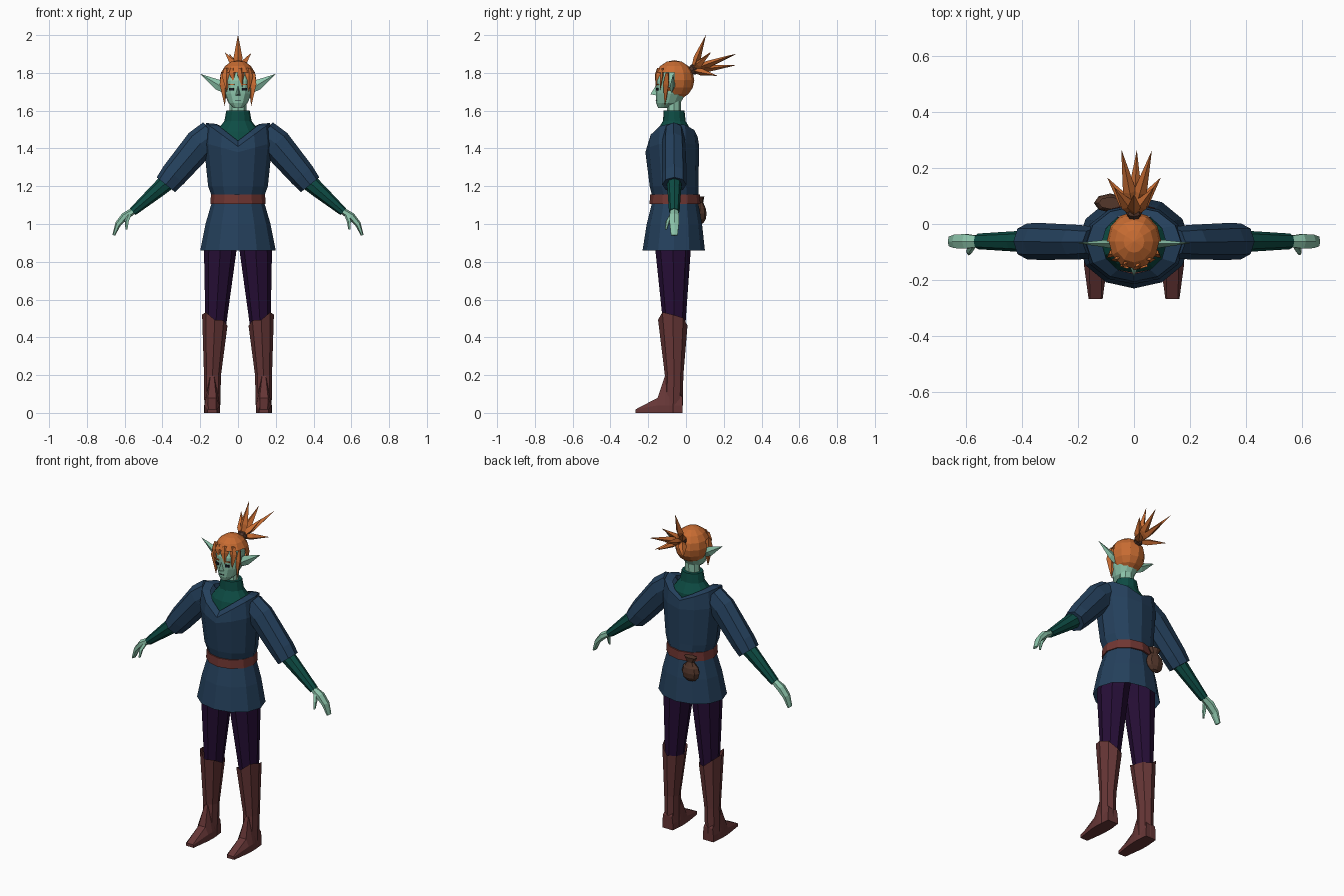
import bpy, bmesh, math
from mathutils import Vector

if "Cube" in bpy.data.objects:
    bpy.data.objects.remove(bpy.data.objects["Cube"])


def material(name, r, g, b):
    lin = lambda c: ((c / 255 + 0.055) / 1.055) ** 2.4
    m = bpy.data.materials.new(name)
    m.diffuse_color = (lin(r), lin(g), lin(b), 1)
    m.use_nodes = True
    m.node_tree.nodes["Principled BSDF"].inputs["Base Color"].default_value = m.diffuse_color
    return m


SKIN = material("pale green skin", 140, 196, 170)
HAIR = material("orange hair", 200, 108, 50)
TUNIC = material("navy cloth", 36, 64, 92)
SHIRT = material("dark green cloth", 13, 76, 68)
TROUSER = material("dark purple cloth", 38, 14, 54)
BOOT = material("red brown leather", 102, 54, 54)
BELT = material("belt leather", 112, 54, 50)
POUCH = material("brown leather", 84, 55, 43)
DARK = material("dark eye", 22, 26, 34)


def finish(name, bm, mat):
    bmesh.ops.recalc_face_normals(bm, faces=bm.faces)
    me = bpy.data.meshes.new(name)
    bm.to_mesh(me)
    bm.free()
    me.materials.append(mat)
    ob = bpy.data.objects.new(name, me)
    bpy.context.collection.objects.link(ob)
    return ob


def loft(name, rings, mat, cap=(True, True), closed=False):
    """Skin a list of equal-length point rings."""
    bm = bmesh.new()
    vs = [[bm.verts.new(p) for p in r] for r in rings]
    n = len(vs[0])
    pairs = list(zip(vs, vs[1:])) + ([(vs[-1], vs[0])] if closed else [])
    for a, b in pairs:
        for i in range(n):
            j = (i + 1) % n
            bm.faces.new((a[i], a[j], b[j], b[i]))
    if cap[0] and not closed:
        bm.faces.new(vs[0])
    if cap[1] and not closed:
        bm.faces.new(vs[-1])
    return finish(name, bm, mat)


def flat_ring(z, x0, x1, y0, y1, n=12, front=0.0, back=0.0):
    """Level ellipse; front/back lower its z into a V towards -y / +y."""
    pts = []
    for i in range(n):
        t = 2 * math.pi * i / n
        c, s = math.cos(t), math.sin(t)
        drop = (front if s < 0 else back) * (1 - abs(c))
        pts.append(Vector(((x0 + x1) / 2 + c * (x1 - x0) / 2,
                           (y0 + y1) / 2 + s * (y1 - y0) / 2, z - drop)))
    return pts


def stack(name, rows, mat, n=12, cap=(True, True)):
    """Rows of z, half width, front y, back y, centred on x = 0."""
    return loft(name, [flat_ring(z, -w, w, a, b, n) for z, w, a, b in rows], mat, cap)


def tube(name, path, mat, n=6, cap=(True, True)):
    """Limb in the xz plane: path of centre, in-plane radius, y radius."""
    rings = []
    for i, (c, ru, rv) in enumerate(path):
        d = Vector(path[min(i + 1, len(path) - 1)][0]) - Vector(path[max(i - 1, 0)][0])
        v = Vector((0, 1, 0))
        u = v.cross(d).normalized()
        rings.append([Vector(c) + u * ru * math.cos(t) + v * rv * math.sin(t)
                      for t in (2 * math.pi * k / n for k in range(n))])
    return loft(name, rings, mat, cap)


def spike(name, base, tip, r, mat, flat=1.0, n=4, root=0.5):
    """Pointed tuft, widest a third of the way along."""
    base, tip = Vector(base), Vector(tip)
    q = (tip - base).to_track_quat('Z', 'Y')
    rings = []
    for f, k in ((0, root), (0.35, 1), (1, 0.02)):
        rings.append([base.lerp(tip, f) + q @ Vector((r * k * math.cos(2 * math.pi * i / n),
                      r * k * flat * math.sin(2 * math.pi * i / n), 0)) for i in range(n)])
    return loft(name, rings, mat)


def ball(name, centre, radii, mat, keep=lambda p: True, seg=12, rows=8):
    bm = bmesh.new()
    bmesh.ops.create_uvsphere(bm, u_segments=seg, v_segments=rows, radius=1)
    for v in bm.verts:
        v.co = Vector(centre) + Vector([a * b for a, b in zip(v.co, radii)])
    drop = [f for f in bm.faces if not keep(f.calc_center_median())]
    bmesh.ops.delete(bm, geom=drop, context='FACES')
    return finish(name, bm, mat)


def plate(name, centre, size, turn, mat):
    bm = bmesh.new()
    bmesh.ops.create_cube(bm, size=1)
    for v in bm.verts:
        v.co = Vector([a * b for a, b in zip(v.co, size)])
    ob = finish(name, bm, mat)
    ob.location = centre
    ob.rotation_euler.z = turn
    return ob


# Tunic with flared hem and V neckline front and back
body = [flat_ring(z, -w, w, a, b) for z, w, a, b in (
    (0.86, 0.20, -0.23, 0.10), (1.00, 0.172, -0.208, 0.085), (1.11, 0.14, -0.18, 0.065),
    (1.15, 0.14, -0.18, 0.065), (1.20, 0.158, -0.192, 0.065))]
body.append(flat_ring(1.43, -0.182, 0.182, -0.215, 0.07, front=0.05, back=0.02))
body.append(flat_ring(1.535, -0.17, 0.17, -0.205, 0.062, front=0.125, back=0.075))
body.append(flat_ring(1.53, -0.115, 0.115, -0.178, 0.04, front=0.09, back=0.06))
loft("tunic", body, TUNIC, cap=(False, False))

# Undershirt yoke and standing collar, neck
stack("undershirt", [(1.40, 0.14, -0.175, 0.035), (1.49, 0.115, -0.155, 0.03),
                     (1.545, 0.072, -0.122, -0.002), (1.60, 0.062, -0.118, -0.008)], SHIRT)
stack("neck", [(1.57, 0.046, -0.10, -0.028), (1.68, 0.043, -0.10, -0.025)], SKIN, n=8)

# Belt band
loft("belt", [flat_ring(z, -w, w, a, b) for z, w, a, b in (
    (1.105, 0.147, -0.193, 0.076), (1.157, 0.143, -0.19, 0.074),
    (1.157, 0.13, -0.17, 0.055), (1.105, 0.13, -0.17, 0.055))], BELT, closed=True)

# Pouch hanging at the back of the belt
ball("pouch", (-0.085, 0.075, 1.055), (0.058, 0.034, 0.058), POUCH, seg=8, rows=6)
loft("pouch_neck", [flat_ring(z, -0.085 - w, -0.085 + w, 0.075 - d, 0.075 + d, 8) for z, w, d in (
    (1.09, 0.04, 0.026), (1.115, 0.022, 0.016), (1.145, 0.042, 0.022))], POUCH)

# Head and facial features
stack("head", [(1.615, 0.022, -0.148, -0.10), (1.64, 0.05, -0.158, -0.03), (1.69, 0.073, -0.16, 0.0),
               (1.76, 0.08, -0.16, 0.015), (1.83, 0.06, -0.13, 0.0)], SKIN)
bm = bmesh.new()
nose = [bm.verts.new(p) for p in ((0, -0.155, 1.74), (-0.014, -0.155, 1.68),
                                  (0.014, -0.155, 1.68), (0, -0.188, 1.687))]
for f in ((0, 1, 3), (0, 3, 2), (1, 2, 3), (0, 2, 1)):
    bm.faces.new([nose[i] for i in f])
finish("nose", bm, SKIN)
plate("mouth", (0, -0.157, 1.655), (0.03, 0.007, 0.004), 0, DARK)

# Hair cap, open over the face
ball("hair_cap", (0, -0.062, 1.762), (0.097, 0.106, 0.105), HAIR,
     lambda p: p.z > 1.67 and not (p.y < -0.085 and p.z < 1.785))
for x, tx, tz in ((-0.062, -0.06, 1.70), (-0.03, -0.022, 1.745), (0.012, 0.022, 1.725), (0.055, 0.058, 1.70)):
    y = -0.158 + abs(x) * 0.5
    spike("fringe_lock", (x, y + 0.006, 1.825), (tx, y - 0.008, tz), 0.024, HAIR, 0.4)

# Ponytail tufts and tie
tail = Vector((0, 0.035, 1.815))
for tip in ((0, 0.105, 2.0), (-0.045, 0.265, 1.90), (0.063, 0.26, 1.90), (0.01, 0.262, 1.84),
            (-0.095, 0.165, 1.785), (0.095, 0.165, 1.785), (-0.07, 0.13, 1.91), (0.07, 0.13, 1.905)):
    spike("ponytail_tuft", tail, tip, 0.024, HAIR, 0.8)
d = Vector((0, 0.85, 0.5))
q = d.to_track_quat('Z', 'Y')
loft("hair_tie", [[tail + d * h + q @ Vector((r * math.cos(k * math.pi / 4), r * math.sin(k * math.pi / 4), 0))
                   for k in range(8)] for h, r in ((-0.01, 0.022), (0.008, 0.03), (0.026, 0.022))], POUCH)

for s, side in ((-1, "right"), (1, "left")):
    # Eye, brow, side lock and pointed ear
    plate(side + "_eye", (s * 0.034, -0.152, 1.713), (0.024, 0.008, 0.014), s * 0.29, DARK)
    plate(side + "_brow", (s * 0.034, -0.152, 1.738), (0.03, 0.008, 0.005), s * 0.29, HAIR)
    spike(side + "_side_lock", (s * 0.08, -0.10, 1.80), (s * 0.07, -0.112, 1.625), 0.027, HAIR, 0.55)
    tube(side + "_ear", [((s * 0.07, -0.075, 1.715), 0.022, 0.014), ((s * 0.105, -0.07, 1.737), 0.028, 0.013),
                         ((s * 0.198, -0.068, 1.793), 0.001, 0.001)], SKIN, n=4)

    # Sleeve, forearm, hand and thumb
    tube(side + "_sleeve", [((s * 0.135, -0.065, 1.475), 0.08, 0.055), ((s * 0.20, -0.065, 1.425), 0.083, 0.062),
                            ((s * 0.34, -0.062, 1.26), 0.071, 0.066), ((s * 0.382, -0.062, 1.208), 0.062, 0.064)],
         TUNIC, n=8)
    tube(side + "_forearm", [((s * 0.35, -0.062, 1.245), 0.048, 0.042), ((s * 0.43, -0.062, 1.175), 0.04, 0.036),
                             ((s * 0.557, -0.062, 1.065), 0.023, 0.028)], SHIRT, n=8)
    tube(side + "_hand", [((s * 0.545, -0.062, 1.075), 0.017, 0.021), ((s * 0.60, -0.062, 1.04), 0.021, 0.03),
                          ((s * 0.635, -0.062, 1.0), 0.016, 0.028), ((s * 0.658, -0.062, 0.94), 0.007, 0.02)], SKIN)
    tube(side + "_thumb", [((s * 0.575, -0.075, 1.05), 0.013, 0.013), ((s * 0.588, -0.096, 1.015), 0.012, 0.012),
                           ((s * 0.59, -0.106, 0.972), 0.006, 0.006)], SKIN, n=5)

    # Trouser leg
    def ring(z, xi, xo, a, b, n=8):
        return flat_ring(z, s * xi, s * xo, a, b, n)
    loft(side + "_trouser_leg", [ring(0.95, 0.0, 0.165, -0.165, 0.04), ring(0.86, 0.008, 0.18, -0.162, 0.025),
                                 ring(0.44, 0.066, 0.172, -0.118, -0.005)], TROUSER)

    # Boot shaft, its cuff rising to a point on the outer side
    cuff = ring(0.46, 0.056, 0.19, -0.148, 0.008)
    for p in cuff:
        p.z += 0.06 * max(0, (abs(p.x) - 0.12) / 0.07) + (0.03 if p.y < -0.1 else 0)
    loft(side + "_boot_shaft", [ring(0.0, 0.095, 0.178, -0.12, -0.018), ring(0.2, 0.09, 0.18, -0.112, -0.014),
                                cuff], BOOT, cap=(True, False))

    # Foot: sections from heel to toe, peaked at the instep
    foot = []
    for y, w, top, h in ((-0.018, 0.035, 0.03, 0.08), (-0.09, 0.042, 0.012, 0.2), (-0.112, 0.042, 0.01, 0.195),
                         (-0.15, 0.041, 0.022, 0.08), (-0.268, 0.025, 0.02, 0.018)):
        foot.append([Vector((s * 0.137 + x, y, z)) for x, z in
                     ((-w, 0), (w, 0), (w, min(h, 0.04)), (top, h), (-top, h), (-w, min(h, 0.04)))])
    loft(side + "_foot", foot, BOOT)
